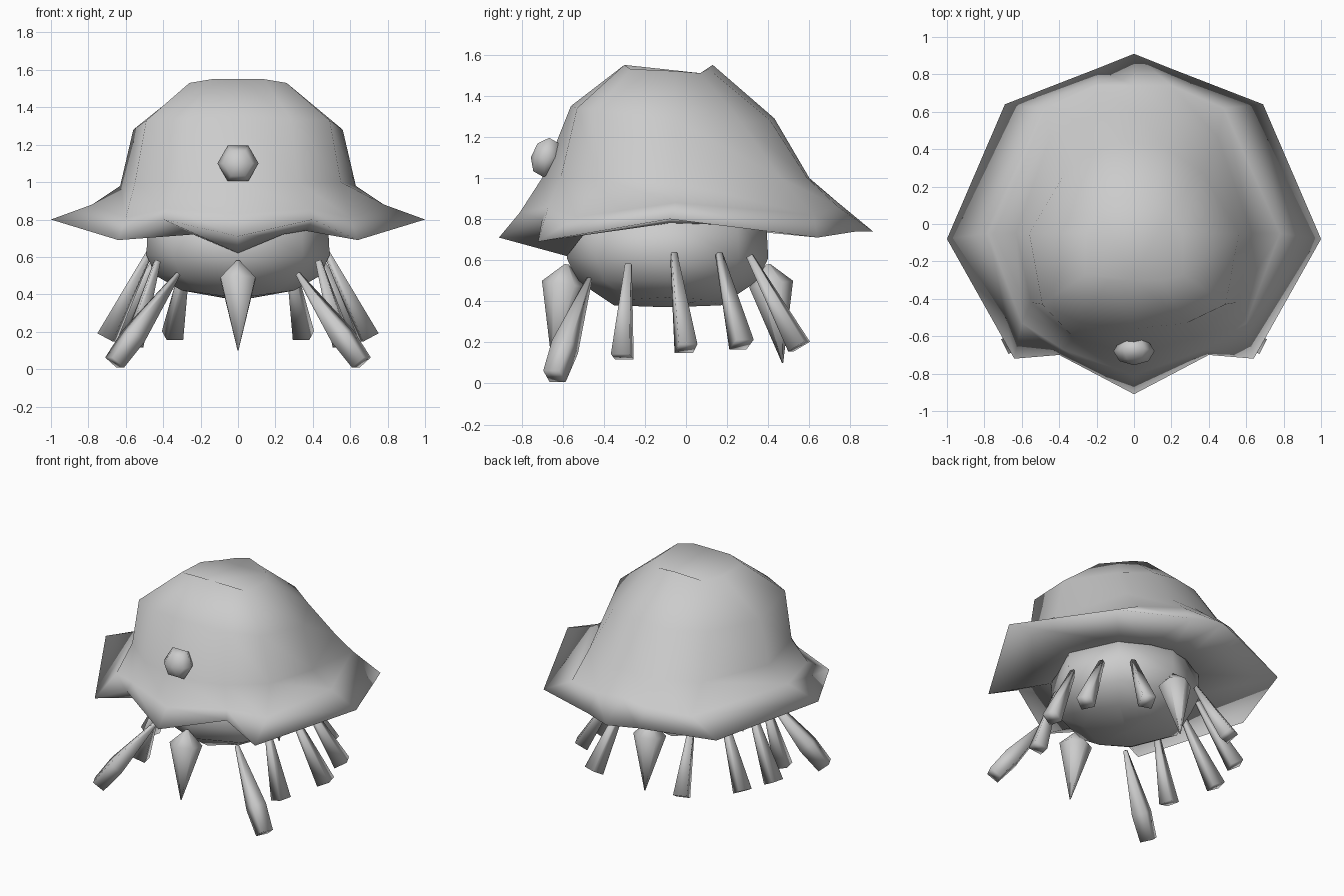
import bpy, bmesh, math
from mathutils import Vector

cube = bpy.data.objects.get("Cube")
if cube:
    bpy.data.objects.remove(cube, do_unlink=True)

grey = bpy.data.materials.new("plain_grey")
grey.use_nodes = True
grey.diffuse_color = (0.6, 0.6, 0.6, 1)
grey.node_tree.nodes["Principled BSDF"].inputs["Base Color"].default_value = (0.6, 0.6, 0.6, 1)


def finish(name, bm, angle):
    """Turn a bmesh into a smooth-shaded grey object."""
    bmesh.ops.recalc_face_normals(bm, faces=bm.faces)
    mesh = bpy.data.meshes.new(name)
    bm.to_mesh(mesh)
    bm.free()
    mesh.materials.append(grey)
    obj = bpy.data.objects.new(name, mesh)
    bpy.context.collection.objects.link(obj)
    bpy.ops.object.select_all(action='DESELECT')
    obj.select_set(True)
    bpy.context.view_layer.objects.active = obj
    bpy.ops.object.shade_smooth_by_angle(angle=math.radians(angle))


def loft(name, rings, angle, cap_end=True):
    """Skin a list of equal-length closed rings and cap the ends."""
    bm = bmesh.new()
    loops = [[bm.verts.new(p) for p in ring] for ring in rings]
    for a, b in zip(loops, loops[1:]):
        for i in range(len(a)):
            j = (i + 1) % len(a)
            bm.faces.new((a[i], a[j], b[j], b[i]))
    bm.faces.new(loops[0])
    if cap_end:
        bm.faces.new(loops[-1])
    finish(name, bm, angle)


def mirrored(half):
    """Complete a ring given from front centre to back centre."""
    return half + [(-x, y, z) for x, y, z in half[-2:0:-1]]


def tube(name, start, end, profile, sides):
    """Tapered limb; profile holds (fraction along, radius)."""
    start, end = Vector(start), Vector(end)
    turn = (end - start).to_track_quat('Z', 'Y')
    rings = []
    for t, r in profile:
        centre = start.lerp(end, t)
        corners = [2 * math.pi * (i + 0.5) / sides for i in range(sides)]
        rings.append([centre + turn @ Vector((r * math.cos(a), r * math.sin(a), 0))
                      for a in corners])
    loft(name, rings, 180)


# Hat: crown flaring through a lip to a pointed brim, then the underside
crown_top = [(0, -.3, 1.55), (.14, -.3, 1.55), (.26, -.27, 1.53), (.26, -.05, 1.52),
             (.18, .07, 1.51), (.1, .11, 1.53), (0, .13, 1.55)]
crown_mid = [(0, -.56, 1.35), (.28, -.53, 1.34), (.49, -.43, 1.33), (.56, -.05, 1.28),
             (.37, .27, 1.27), (.17, .41, 1.28), (0, .43, 1.29)]
crown_low = [(0, -.7, 1), (.32, -.61, 1), (.55, -.42, 1), (.63, -.05, .98),
             (.45, .46, 1), (.2, .59, 1), (0, .6, 1)]
lip = [(0, -.81, .83), (.38, -.67, .86), (.6, -.53, .81), (.78, -.05, .88),
       (.48, .62, .82), (.2, .74, .86), (0, .74, .88)]
brim_edge = [(0, -.91, .71), (.4, -.7, .8), (.64, -.72, .69), (1, -.08, .8),
             (.69, .64, .71), (.2, .83, .74), (0, .91, .74)]
underside = [(0, -.58, .62), (.24, -.5, .72), (.36, -.42, .74), (.46, -.08, .78),
             (.33, .25, .77), (.15, .35, .77), (0, .38, .77)]
hat = (crown_top, crown_mid, crown_low, lip, brim_edge, underside)
loft("hat", [mirrored(ring) for ring in hat], 180, cap_end=False)

# Body: eight-sided bowl under the hat, its lower rim lifted a little at the sides
body_rings = []
for r, z, lift in ((.48, .8, 0), (.49, .61, 0), (.44, .5, 0), (.26, .38, .04), (.03, .372, 0)):
    ring = []
    for i in range(8):
        a = math.pi * i / 4
        side = abs(math.sin(a))
        ring.append(((r + lift * side) * math.sin(a), -.09 - r * math.cos(a), z + lift * side))
    body_rings.append(ring)
loft("body", body_rings, 180)

# Eye: faceted gem on the front of the hat
bm = bmesh.new()
bmesh.ops.create_uvsphere(bm, u_segments=6, v_segments=4, radius=.11)
for v in bm.verts:
    x, y, z = v.co
    v.co = (y, -.68 - z * .68 + x * .15, 1.1 + x)
finish("eye", bm, 60)

# Spikes at front and back, mirrored about the body centre
spike = ((0, .01), (.2, .108), (1, .003))
for name, s in (("front_spike", -1), ("back_spike", 1)):
    tube(name, (0, -.09 + s * .49, .58), (0, -.09 + s * .56, .10), spike, 6)

# Legs: thin at the body, thick at the foot
thin = ((0, .02), (1, .066))
thick = ((0, .015), (.7, .072), (1, .062))
legs = (
    ("front_leg", (.32, -.47, .51), (.66, -.64, .035), thick),
    ("front_side_leg", (.43, -.28, .58), (.56, -.31, .13), thin),
    ("side_leg", (.47, -.06, .63), (.70, 0, .17), thin),
    ("rear_side_leg", (.41, .16, .63), (.64, .27, .19), thin),
    ("rear_leg", (.27, .31, .62), (.35, .55, .18), thin),
)
for name, a, b, profile in legs:
    for side, s in (("left", 1), ("right", -1)):
        tube(side + "_" + name, (a[0] * s, *a[1:]), (b[0] * s, *b[1:]), profile, 4)
